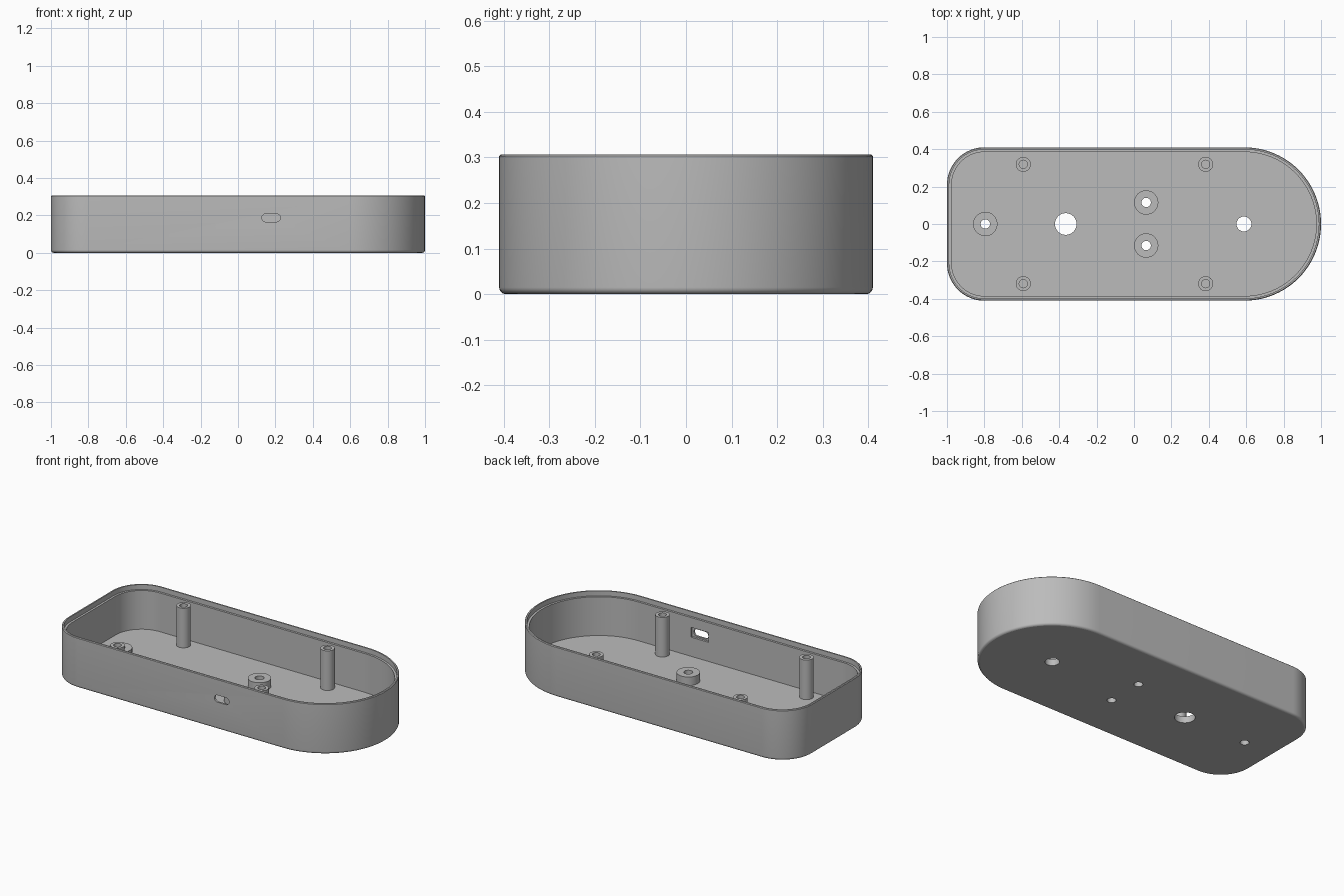
import bpy
import bmesh
from math import pi, cos, sin, radians

if "Cube" in bpy.data.objects:
    bpy.data.objects.remove(bpy.data.objects["Cube"], do_unlink=True)

HALF_W, CORNER = 0.41, 0.2
HEIGHT, WALL, LIP, LEDGE_Z, FLOOR_Z = 0.307, 0.025, 0.012, 0.277, 0.04
FILLET = 0.015

grey = bpy.data.materials.new("plastic_grey")
grey.use_nodes = True
grey.diffuse_color = (0.5, 0.5, 0.5, 1)
grey.node_tree.nodes["Principled BSDF"].inputs["Base Color"].default_value = (0.5, 0.5, 0.5, 1)


def arc(cx, cy, r, a0, a1, n):
    return [(cx + r * cos(radians(a0 + (a1 - a0) * i / n)),
             cy + r * sin(radians(a0 + (a1 - a0) * i / n))) for i in range(n + 1)]


def outline(inset):
    """Plan shape: one round end and two rounded corners, moved inward."""
    r, cx, cy = CORNER - inset, CORNER - 1, HALF_W - CORNER
    return (arc(1 - HALF_W, 0, HALF_W - inset, -90, 90, 48)
            + arc(cx, cy, r, 90, 180, 20) + arc(cx, -cy, r, 180, 270, 20))


def loft(bm, rings, closed=False):
    """Join rings of points; cap both ends unless the section is closed."""
    loops = [[bm.verts.new(p) for p in ring] for ring in rings]
    n = len(loops[0])
    pairs = list(zip(loops, loops[1:])) + ([(loops[-1], loops[0])] if closed else [])
    for a, b in pairs:
        for i in range(n):
            j = (i + 1) % n
            bm.faces.new((a[i], a[j], b[j], b[i]))
    if not closed:
        bm.faces.new(loops[0][::-1])
        bm.faces.new(loops[-1])


def circle(x, y, r, z, n=40):
    return [(px, py, z) for px, py in arc(x, y, r, 0, 360 - 360 / n, n - 1)]


def make_object(name, bm):
    bmesh.ops.recalc_face_normals(bm, faces=bm.faces)
    mesh = bpy.data.meshes.new(name)
    bm.to_mesh(mesh)
    bm.free()
    mesh.materials.append(grey)
    obj = bpy.data.objects.new(name, mesh)
    bpy.context.collection.objects.link(obj)
    return obj


def smooth(obj):
    bpy.ops.object.select_all(action='DESELECT')
    obj.select_set(True)
    bpy.context.view_layer.objects.active = obj
    bpy.ops.object.shade_smooth_by_angle(angle=radians(30))
    for p in obj.data.polygons:
        if abs(p.normal.z) > 0.99:
            p.use_smooth = False


# Tray: outer fillet, wall, stepped rim, inner wall, floor
section = [(FILLET * (1 - sin(a)), FILLET * (1 - cos(a)))
           for a in [i * pi / 12 for i in range(7)]]
section += [(0, HEIGHT - 0.004), (0.004, HEIGHT), (LIP, HEIGHT),
            (LIP, LEDGE_Z), (WALL, LEDGE_Z), (WALL, FLOOR_Z)]
bm = bmesh.new()
loft(bm, [[(x, y, z) for x, y in outline(inset)] for inset, z in section])
tray = make_object("tray", bm)

# Cutters: floor holes and the side port slot
bosses = [(-0.795, 0), (0.065, 0.115), (0.065, -0.115)]
BOSS_HOLE = 0.025
holes = [(x, y, BOSS_HOLE) for x, y in bosses] + [(-0.365, 0, 0.058), (0.588, 0, 0.04)]
bm = bmesh.new()
for x, y, r in holes:
    loft(bm, [circle(x, y, r, -0.05), circle(x, y, r, FLOOR_Z + 0.02)])
PORT_X, PORT_Z, PORT_R = 0.177, 0.187, 0.0215
slot = (arc(PORT_X + 0.028, PORT_Z, PORT_R, -90, 90, 12)
        + arc(PORT_X - 0.028, PORT_Z, PORT_R, 90, 270, 12))
loft(bm, [[(x, y, z) for x, z in slot] for y in (-0.45, -0.36)])
hole_cutter = make_object("hole_cutter", bm)

# Cutter: rectangular pocket behind the port
bm = bmesh.new()
pocket = [(PORT_X + sx * 0.06, PORT_Z + sz * 0.03)
          for sx, sz in ((-1, -1), (1, -1), (1, 1), (-1, 1))]
loft(bm, [[(x, y, z) for x, z in pocket] for y in (-0.398, -0.36)])
pocket_cutter = make_object("pocket_cutter", bm)

for cutter in (pocket_cutter, hole_cutter):
    cutter.hide_render = True
    mod = tray.modifiers.new(cutter.name, 'BOOLEAN')
    mod.operation, mod.solver, mod.object = 'DIFFERENCE', 'EXACT', cutter
graph = bpy.context.evaluated_depsgraph_get()
cut_mesh = bpy.data.meshes.new_from_object(tray.evaluated_get(graph))
tray.modifiers.clear()
tray.data = cut_mesh
for cutter in (pocket_cutter, hole_cutter):
    bpy.data.objects.remove(cutter, do_unlink=True)
smooth(tray)

# Floor bosses: short rings around the screw holes
for i, (x, y) in enumerate(bosses):
    bm = bmesh.new()
    base, top = FLOOR_Z - 0.005, 0.092
    loft(bm, [circle(x, y, r, z) for r, z in
              ((0.065, base), (0.065, top), (BOSS_HOLE, top), (BOSS_HOLE, base))], closed=True)
    smooth(make_object(f"floor_boss_{i + 1}", bm))

# Lid posts: tall columns with blind screw holes
for x, end in ((-0.592, "square_end"), (0.383, "round_end")):
    for s, side in ((-1, "front"), (1, "back")):
        bm = bmesh.new()
        top = 0.282
        loft(bm, [circle(x, s * 0.319, r, z, 32) for r, z in
                  ((0.04, FLOOR_Z - 0.005), (0.04, top), (0.022, top), (0.022, FLOOR_Z + 0.06))])
        smooth(make_object(f"lid_post_{side}_{end}", bm))
